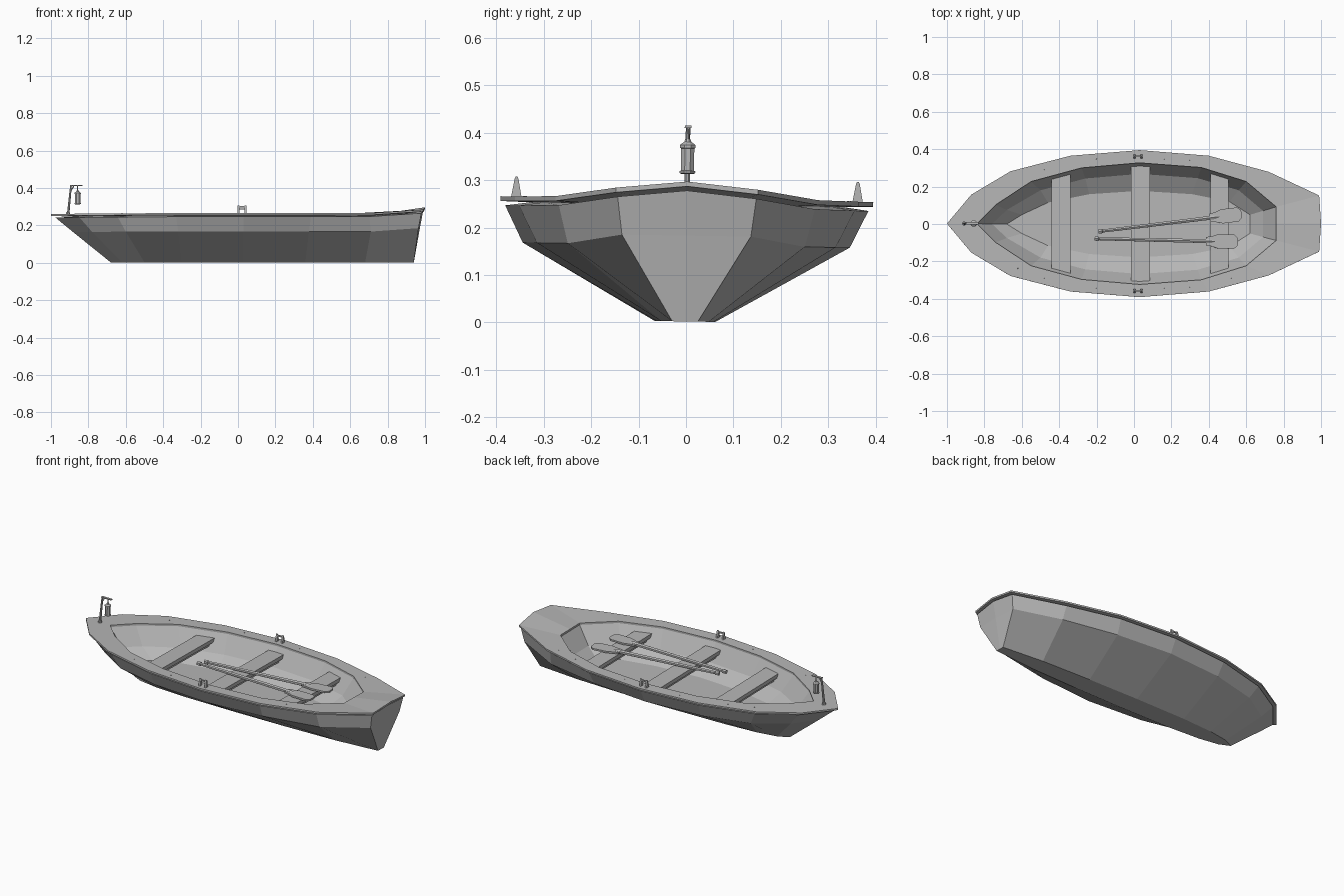
import bpy, bmesh, math
from mathutils import Vector, Matrix

if "Cube" in bpy.data.objects:
    bpy.data.objects.remove(bpy.data.objects["Cube"])

parts = []
grey = bpy.data.materials.new("weathered_grey")
grey.diffuse_color = (.47, .47, .47, 1)
grey.use_nodes = True
grey.node_tree.nodes["Principled BSDF"].inputs["Base Color"].default_value = grey.diffuse_color

def make(name, bm):
    bmesh.ops.recalc_face_normals(bm, faces=bm.faces)
    me = bpy.data.meshes.new(name)
    bm.to_mesh(me)
    bm.free()
    me.materials.append(grey)
    ob = bpy.data.objects.new(name, me)
    bpy.context.collection.objects.link(ob)
    parts.append(ob)
    return ob

def full(half):
    """Mirror a bow-to-stern half outline into a closed loop."""
    return [Vector(p) for p in half] + [Vector((x, -y, z)) for x, y, z in half[-2:0:-1]]

def loft(name, rings, caps=True, closed=False):
    bm = bmesh.new()
    rs = [[bm.verts.new(p) for p in r] for r in rings]
    pairs = list(zip(rs, rs[1:])) + ([(rs[-1], rs[0])] if closed else [])
    for a, b in pairs:
        n = len(a)
        for i in range(n):
            j = (i + 1) % n
            bm.faces.new((a[i], a[j], b[j], b[i]))
    if caps and not closed:
        bm.faces.new(rs[0])
        bm.faces.new(rs[-1])
    return make(name, bm)

def box(name, lo, hi):
    (x0, y0, z0), (x1, y1, z1) = lo, hi
    return loft(name, [[Vector(p) for p in ((x0, y0, z), (x1, y0, z), (x1, y1, z), (x0, y1, z))] for z in (z0, z1)])

def rod(name, stations, sides=8):
    """Tube through (point, radius) stations."""
    a, b = Vector(stations[0][0]), Vector(stations[-1][0])
    q = (b - a).to_track_quat('Z', 'Y')
    return loft(name, [[Vector(p) + q @ Vector((r * math.cos(t), r * math.sin(t), 0))
                        for t in (2 * math.pi * (i + .5) / sides for i in range(sides))]
                       for p, r in stations])

def z_set(half, z):
    return [(x, y, z) for x, y in half]

# Outlines, bow to stern
outer = [(-1, 0, .259), (-.87, .155, .259), (-.66, .28, .259), (-.34, .363, .259), (.03, .393, .259),
         (.40, .363, .259), (.72, .277, .261), (.99, .15, .281), (1, 0, .296)]
hull_top = [(x * (.975 if x < .9 else .99), y * .975, z - .019) for x, y, z in outer]
knuckle = z_set([(-.88, 0), (-.78, .135), (-.60, .25), (-.32, .32), (.03, .345),
                 (.38, .315), (.71, .25), (.965, .137), (.97, 0)], .162)
knuckle[-2:] = [(.965, .136, .182), (.972, 0, .182)]
keel = z_set([(-.68, 0), (-.62, .03), (-.5, .05), (-.3, .062), (.03, .064),
              (.36, .06), (.68, .05), (.94, .027), (.94, 0)], .001)
inner_top = z_set([(-.84, 0), (-.74, .10), (-.55, .225), (-.28, .298), (.03, .325),
                   (.36, .30), (.60, .225), (.76, .09), (.76, 0)], .259)
wall = z_set([(-.76, 0), (-.68, .075), (-.50, .18), (-.26, .243), (.03, .268),
              (.34, .245), (.56, .18), (.69, .07), (.69, 0)], .15)
floor = z_set([(-.68, 0), (-.60, .05), (-.46, .115), (-.24, .16), (.03, .178),
               (.31, .16), (.51, .12), (.62, .05), (.62, 0)], .095)

def drop(half, d):
    return [(x, y, z - d) for x, y, z in half]

# Hull shell, outside and inside
loft("hull", [full(r) for r in (keel, knuckle, hull_top, drop(inner_top, .011), wall, floor)])
# Wide flat rim with raised stern deck
loft("rim", [full(r) for r in (outer, inner_top, drop(inner_top, .012), drop(outer, .01))], closed=True)

# Seats with a narrower support board below each
for name, x0, x1, w in (("bow_seat", -.44, -.34, .296), ("middle_seat", -.015, .085, .334), ("stern_seat", .41, .505, .298)):
    box(name, (x0, -w, .198), (x1, w, .22))
    box(name + "_support", (x0 + .015, -w + .02, .178), (x1 - .015, w - .02, .198))

# Oars resting on the seats
def oar(name, start, end):
    a, b = Vector(start), Vector(end)
    d = (b - a).normalized()
    s = Vector((-d.y, d.x, 0)).normalized()
    at = lambda t: a + d * t
    L = (b - a).length
    rod(name + "_shaft", [(at(0), .012), (at(.02), .013), (at(.024), .009), (at(.1), .01), (at(L - .15), .012), (at(L - .12), .006)], 6)
    half = [(.17, .022), (.14, .027), (.105, .038), (.02, .038), (0, .02)]
    outline = half + [(t, -w) for t, w in reversed(half)]
    up = Vector((0, 0, .005))
    loft(name + "_blade", [[at(L - t) + s * w + k * up for t, w in outline] for k in (-1, 1)])

oar("left_oar", (-.19, -.042, .232), (.575, .052, .23))
oar("right_oar", (-.21, -.08, .232), (.555, -.097, .23))

# Oarlocks: two tapered prongs joined by a crossbar near the top
for side, s in (("left", 1), ("right", -1)):
    y = .36 * s
    box(side + "_oarlock_bar", (.004, y - .004, .289), (.04, y + .004, .296))
    for x in (.003, .041):
        prof = [(-.011, .258), (.011, .258), (.004, .296), (.002, .301), (-.002, .301), (-.004, .296)]
        loft(side + "_oarlock_prong", [[Vector((x + k, y + py, pz)) for py, pz in prof] for k in (-.005, .005)])

# Lantern post, brace and arm at the bow
rod("lantern_post", [((-.908, 0, .257), .012), ((-.908, 0, .268), .012), ((-.907, 0, .27), .007), ((-.893, 0, .412), .005)])
box("lantern_arm", (-.897, -.007, .409), (-.832, .007, .414))
rod("lantern_brace", [((-.897, 0, .378), .003), ((-.878, 0, .409), .003)], 6)

# Hanging lantern
lx = -.857
rod("lantern_hook", [((lx, 0, .385), .003), ((lx, 0, .41), .003)], 6)
rod("lantern_body", [((lx, 0, z), r) for z, r in ((.312, .014), (.314, .018), (.318, .018), (.319, .015), (.366, .015),
                     (.367, .018), (.373, .018), (.38, .008), (.386, .006))])

# Small nail heads along the rim
for s in (1, -1):
    for x, y in ((-.62, .24), (-.48, .29), (-.2, .345), (.16, .345), (.3, .34), (.52, .29), (.66, .25)):
        rod("nail", [((x, y * s, .257), .003), ((x, y * s, .2605), .002)], 6)

# The whole boat heels very slightly to one side
for ob in parts:
    ob.data.transform(Matrix.Translation((0, -.002, .001)) @ Matrix.Rotation(-.0155, 4, 'X'))
